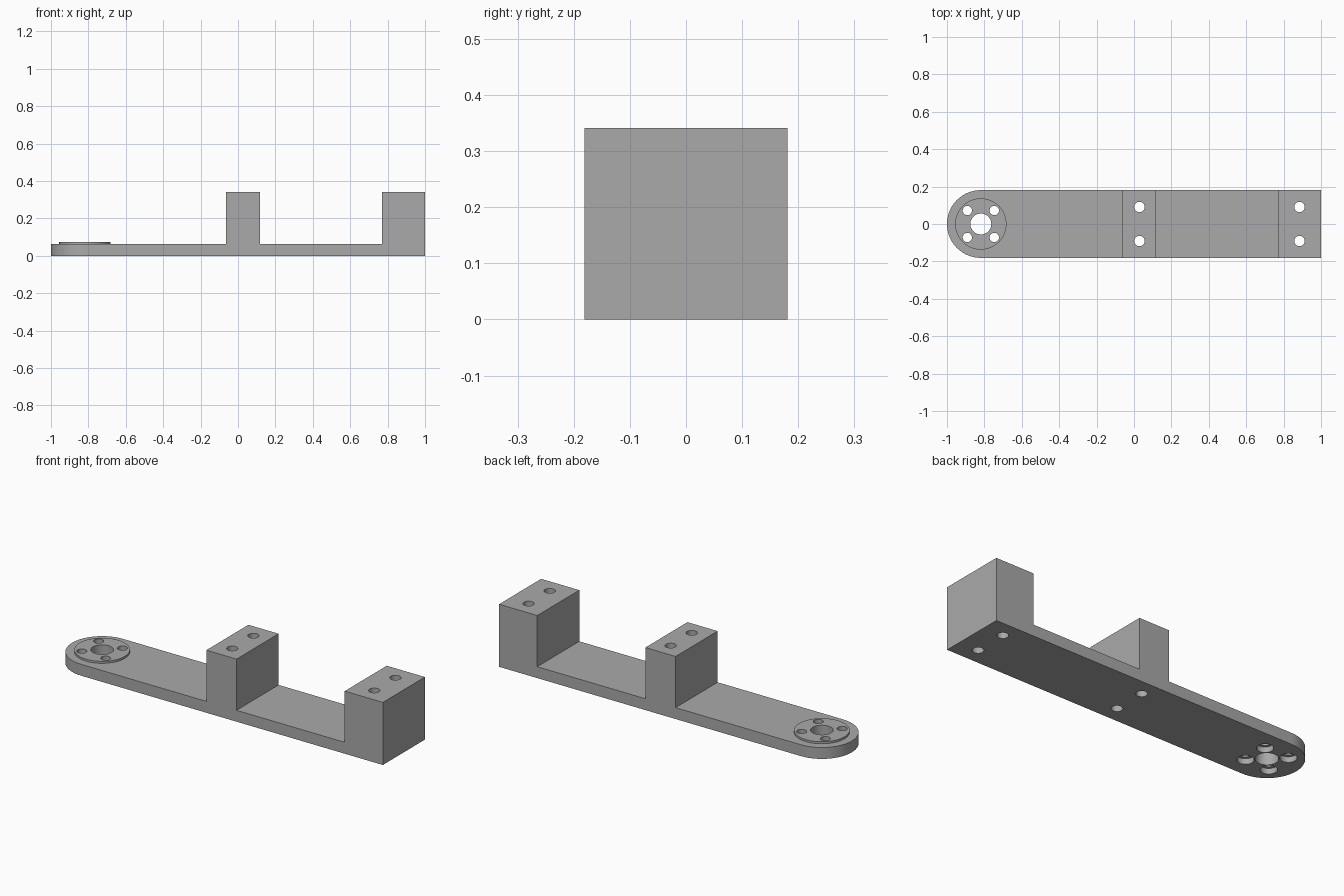
import bpy, bmesh
from mathutils import Matrix, Vector

cube = bpy.data.objects.get("Cube")
if cube:
    bpy.data.objects.remove(cube, do_unlink=True)

HALF_W, PLATE_Z, DISC_Z, BLOCK_Z = 0.181, 0.062, 0.073, 0.341
PIVOT_X = -1 + HALF_W

grey = bpy.data.materials.new("plain grey")
grey.use_nodes = True
colour = (0.4, 0.4, 0.4, 1)
grey.diffuse_color = colour
grey.node_tree.nodes["Principled BSDF"].inputs["Base Color"].default_value = colour


def make_object(name, bm):
    bmesh.ops.recalc_face_normals(bm, faces=bm.faces)
    mesh = bpy.data.meshes.new(name)
    bm.to_mesh(mesh)
    bm.free()
    mesh.materials.append(grey)
    obj = bpy.data.objects.new(name, mesh)
    bpy.context.collection.objects.link(obj)
    return obj


def cylinder(bm, x, y, radius, z0, z1, sides=32):
    bmesh.ops.create_cone(bm, cap_ends=True, segments=sides, radius1=radius,
                          radius2=radius, depth=z1 - z0,
                          matrix=Matrix.Translation((x, y, (z0 + z1) / 2)))


def boolean(target, other, operation):
    mod = target.modifiers.new(operation.lower(), 'BOOLEAN')
    mod.operation, mod.solver, mod.object = operation, 'EXACT', other
    bpy.context.view_layer.objects.active = target
    bpy.ops.object.modifier_apply(modifier=mod.name)
    bpy.data.objects.remove(other, do_unlink=True)


# Arm with two raised blocks: side profile extruded across the width
profile = [(-1, 0), (1, 0), (1, BLOCK_Z), (0.77, BLOCK_Z), (0.77, PLATE_Z),
           (0.118, PLATE_Z), (0.118, BLOCK_Z), (-0.064, BLOCK_Z),
           (-0.064, PLATE_Z), (-1, PLATE_Z)]
bm = bmesh.new()
side = bm.faces.new([bm.verts.new((x, -HALF_W, z)) for x, z in profile])
extruded = bmesh.ops.extrude_face_region(bm, geom=[side])["geom"]
bmesh.ops.translate(bm, vec=(0, 2 * HALF_W, 0),
                    verts=[v for v in extruded if isinstance(v, bmesh.types.BMVert)])
bmesh.ops.recalc_face_normals(bm, faces=bm.faces)

# Round the pivot end into a half circle
corners = [e for e in bm.edges if all(v.co.x < -0.99 for v in e.verts)
           and abs(e.verts[0].co.y - e.verts[1].co.y) < 0.001]
bmesh.ops.bevel(bm, geom=corners, offset=HALF_W - 0.0002, offset_type='OFFSET',
                segments=16, profile=0.5, affect='EDGES')
arm = make_object("mounting_arm", bm)

# Raised disc around the pivot
bm = bmesh.new()
cylinder(bm, PIVOT_X, 0, 0.137, 0.03, DISC_Z, 64)
boolean(arm, make_object("pivot_disc", bm), 'UNION')

# Centre hole, four screw holes and the block holes
bm = bmesh.new()
cylinder(bm, PIVOT_X, 0, 0.056, -0.1, 0.2, 48)
for sx in (-1, 1):
    for sy in (-1, 1):
        cylinder(bm, PIVOT_X + sx * 0.072, sy * 0.072, 0.025, -0.1, 0.2)
for x in (0.029, 0.885):
    for sy in (-1, 1):
        cylinder(bm, x, sy * 0.091, 0.028, -0.1, 0.5)
boolean(arm, make_object("through_holes", bm), 'DIFFERENCE')

# Wider screw head recesses on the underside
bm = bmesh.new()
for sx in (-1, 1):
    for sy in (-1, 1):
        cylinder(bm, PIVOT_X + sx * 0.072, sy * 0.072, 0.041, -0.1, 0.03)
boolean(arm, make_object("screw_recesses", bm), 'DIFFERENCE')

# Smooth curved walls, keep edges sharp
bpy.ops.object.select_all(action='DESELECT')
arm.select_set(True)
bpy.context.view_layer.objects.active = arm
bpy.ops.object.shade_smooth_by_angle(angle=0.52)
